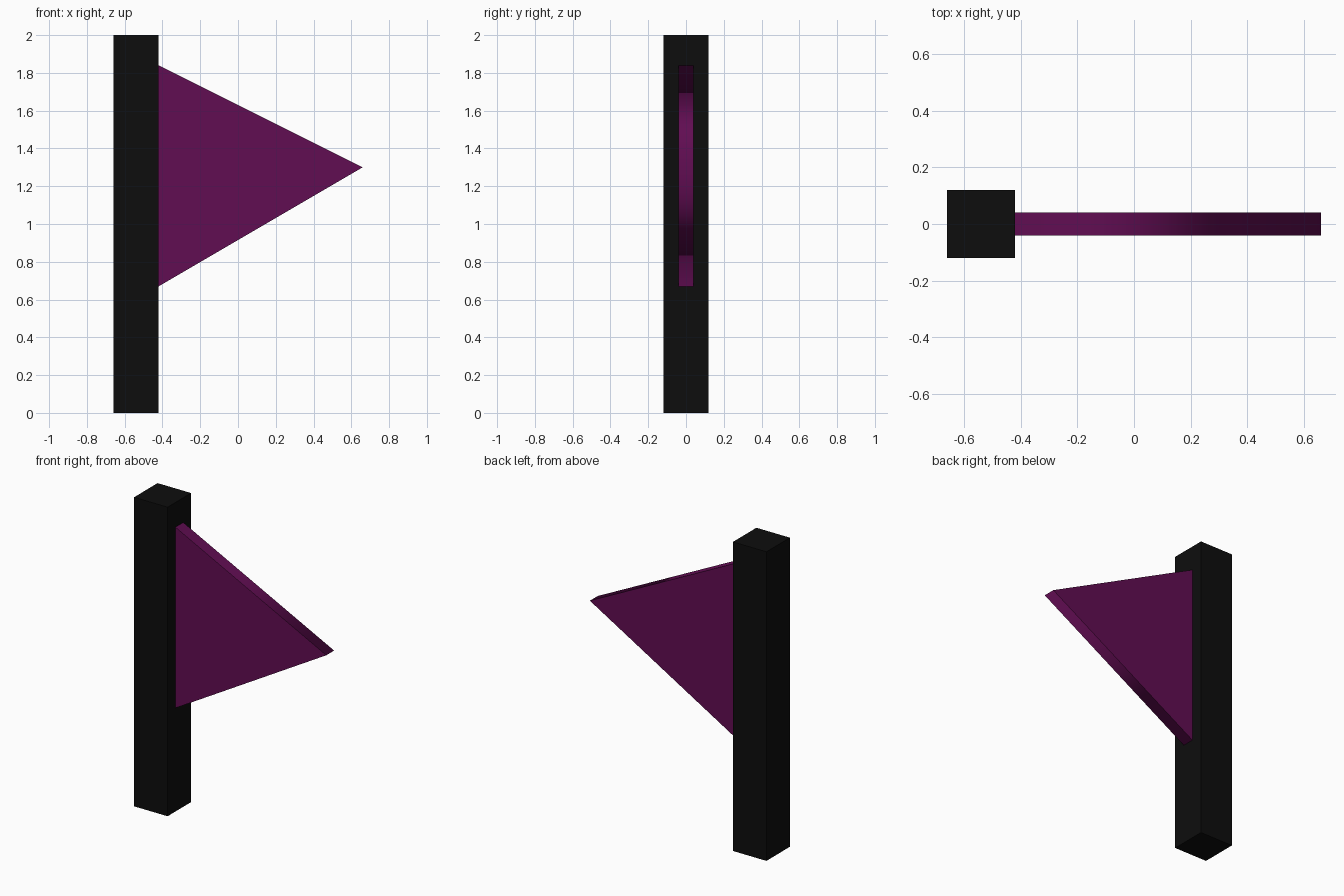
import bpy
import bmesh

if "Cube" in bpy.data.objects:
    bpy.data.objects.remove(bpy.data.objects["Cube"], do_unlink=True)


def make_material(name, rgb):
    mat = bpy.data.materials.new(name)
    mat.use_nodes = True
    mat.diffuse_color = (*rgb, 1)
    mat.node_tree.nodes["Principled BSDF"].inputs["Base Color"].default_value = (*rgb, 1)
    return mat


def extrude_profile(name, profile, half_depth, mat):
    """Solid made from an (x, z) outline, centred on y = 0."""
    bm = bmesh.new()
    front = bm.faces.new([bm.verts.new((x, -half_depth, z)) for x, z in profile])
    result = bmesh.ops.extrude_face_region(bm, geom=[front], use_keep_orig=True)
    moved = [v for v in result["geom"] if isinstance(v, bmesh.types.BMVert)]
    bmesh.ops.translate(bm, verts=moved, vec=(0, 2 * half_depth, 0))
    bmesh.ops.recalc_face_normals(bm, faces=bm.faces)
    mesh = bpy.data.meshes.new(name)
    bm.to_mesh(mesh)
    bm.free()
    mesh.materials.append(mat)
    obj = bpy.data.objects.new(name, mesh)
    bpy.context.collection.objects.link(obj)
    return obj


black = make_material("black", (0.004, 0.004, 0.004))
purple = make_material("purple", (0.12, 0.004, 0.085))

# Square pole
extrude_profile("pole", [(-0.66, 0), (-0.42, 0), (-0.42, 2), (-0.66, 2)], 0.12, black)

# Triangular pennant, rooted at the middle of the pole
pennant = extrude_profile("pennant", [(-0.54, 0.6), (0.66, 1.3), (-0.54, 1.9)], 0.04, purple)

# Rim shades smoothly around the corners; front and back outlines stay sharp
for face in pennant.data.polygons:
    face.use_smooth = len(face.vertices) == 4
for edge in pennant.data.edges:
    a, b = (pennant.data.vertices[i].co.y for i in edge.vertices)
    edge.use_edge_sharp = abs(a - b) < 0.01
